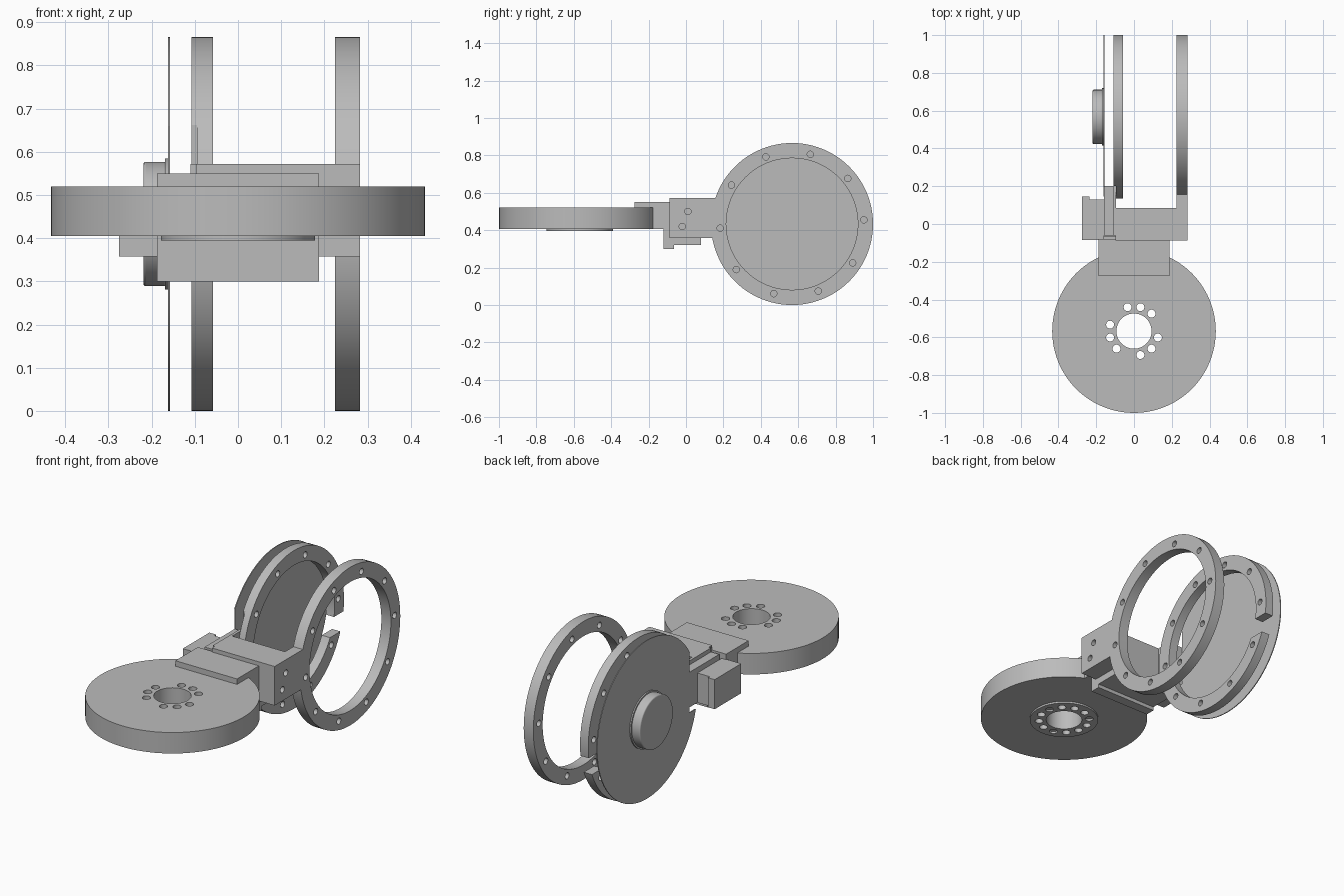
import bpy, bmesh, math
from mathutils import Matrix, Vector

cube = bpy.data.objects.get("Cube")
if cube:
    bpy.data.objects.remove(cube, do_unlink=True)

grey = bpy.data.materials.new("light_grey")
grey.use_nodes = True
colour = (0.5, 0.5, 0.5, 1)
grey.diffuse_color = colour
grey.node_tree.nodes["Principled BSDF"].inputs["Base Color"].default_value = colour

RIM = 0.433
HUB_Y, HUB_Z = 0.567, 0.433


def make(name, bm):
    mesh = bpy.data.meshes.new(name)
    bm.to_mesh(mesh)
    bm.free()
    mesh.materials.append(grey)
    obj = bpy.data.objects.new(name, mesh)
    bpy.context.scene.collection.objects.link(obj)
    return obj


def add_box(bm, x, y, z):
    """Box from three (low, high) ranges."""
    centre = Vector([(a + b) / 2 for a, b in (x, y, z)])
    size = [b - a for a, b in (x, y, z)]
    bmesh.ops.create_cube(bm, size=1, matrix=Matrix.Translation(centre) @ Matrix.Diagonal((*size, 1)))


def add_cyl(bm, axis, u, v, r, lo, hi, sides=96):
    """Cylinder along x (u=y, v=z) or along z (u=x, v=y)."""
    mid = (lo + hi) / 2
    if axis == "x":
        mat = Matrix.Translation((mid, u, v)) @ Matrix.Rotation(math.pi / 2, 4, "Y")
    else:
        mat = Matrix.Translation((u, v, mid))
    bmesh.ops.create_cone(bm, cap_ends=True, segments=sides, radius1=r, radius2=r,
                          depth=hi - lo, matrix=mat)


def box(name, x, y, z):
    bm = bmesh.new()
    add_box(bm, x, y, z)
    return make(name, bm)


def cyl(name, *args):
    bm = bmesh.new()
    add_cyl(bm, *args)
    return make(name, bm)


def cut(obj, bm):
    """Subtract the shapes in bm from obj and bake the result."""
    cutter = make("cutter", bm)
    cutter.hide_render = True
    mod = obj.modifiers.new("cut", "BOOLEAN")
    mod.operation, mod.solver, mod.object = "DIFFERENCE", "EXACT", cutter
    deps = bpy.context.evaluated_depsgraph_get()
    mesh = bpy.data.meshes.new_from_object(obj.evaluated_get(deps))
    obj.modifiers.clear()
    obj.data = mesh
    bpy.data.objects.remove(cutter, do_unlink=True)


def bolt_circle(bm, axis, u, v, radius, hole, lo, hi, angles):
    for a in map(math.radians, angles):
        add_cyl(bm, axis, u + radius * math.cos(a), v + radius * math.sin(a), hole, lo, hi, 24)


# Upright rings with ten bolt holes
def upright_ring(name, lo, hi):
    obj = cyl(name, "x", HUB_Y, HUB_Z, RIM, lo, hi)
    bm = bmesh.new()
    add_cyl(bm, "x", HUB_Y, HUB_Z, 0.352, lo - 0.1, hi + 0.1)
    bolt_circle(bm, "x", HUB_Y, HUB_Z, 0.385, 0.017, lo - 0.1, hi + 0.1,
                [3.3 + 36 * i for i in range(10)])
    cut(obj, bm)
    return obj


parts = [upright_ring("left_ring", 0.225, 0.283)]
split_ring = upright_ring("split_ring", -0.108, -0.058)
bm = bmesh.new()
add_box(bm, (-0.2, 0), (0.85, 1.1), (0.27, 0.37))
add_box(bm, (-0.2, -0.095), (0.05, 0.2), (0.33, 0.67))
cut(split_ring, bm)

# Thin cover disc with raised cap
cover = cyl("cover_disc", "x", HUB_Y, HUB_Z, RIM, -0.162, -0.157)
bm = bmesh.new()
add_box(bm, (-0.2, -0.1), (0.05, 0.2), (0.33, 0.66))
cut(cover, bm)
parts += [split_ring, cover,
          cyl("cap_flange", "x", HUB_Y, HUB_Z, 0.152, -0.169, -0.161)]
cap = cyl("cap", "x", HUB_Y, HUB_Z, 0.144, -0.219, -0.165)
bevel = cap.modifiers.new("edge", "BEVEL")
bevel.width, bevel.segments = 0.006, 3
parts.append(cap)

# Flat wheel: nine through holes in groups of three
holes = [15 + 30 * i for i in range(12)]
wheel = cyl("flat_wheel", "z", 0, -HUB_Y, RIM, 0.405, 0.52)
bm = bmesh.new()
add_cyl(bm, "z", 0, -HUB_Y, 0.093, 0.3, 0.6)
bolt_circle(bm, "z", 0, -HUB_Y, 0.131, 0.021, 0.3, 0.6,
            [a for a in holes if a % 120 != 15])
cut(wheel, bm)

# Boss under the wheel with all twelve holes
boss = cyl("wheel_boss", "z", 0, -HUB_Y, 0.178, 0.395, 0.405)
bm = bmesh.new()
add_cyl(bm, "z", 0, -HUB_Y, 0.093, 0.3, 0.6)
bolt_circle(bm, "z", 0, -HUB_Y, 0.131, 0.021, 0.3, 0.6, holes)
cut(boss, bm)
parts += [wheel, boss]

# Central bracket with two bolt holes in its end
block = box("bracket_block", (-0.097, 0.283), (-0.087, 0.085), (0.358, 0.572))
bm = bmesh.new()
for y, z in ((0.01, 0.5), (-0.02, 0.42)):
    add_cyl(bm, "x", y, z, 0.017, 0.2, 0.4, 24)
cut(block, bm)

# Arm reaching the left ring, trimmed to the ring opening
arm = box("left_arm", (0.225, 0.283), (0.085, 0.215), (0.358, 0.572))
bm = bmesh.new()
add_cyl(bm, "x", HUB_Y, HUB_Z, 0.41, 0.1, 0.4)
cut(arm, bm)
parts += [block, arm]

# Wheel clamp, link plates and side block
W = (-0.187, 0.187)
parts += [
    box("clamp_top_plate", W, (-0.275, -0.08), (0.52, 0.55)),
    box("clamp_web", W, (-0.177, -0.08), (0.405, 0.52)),
    box("clamp_lip", W, (-0.12, -0.065), (0.3, 0.41)),
    box("clamp_bottom_plate", W, (-0.07, 0.08), (0.32, 0.36)),
    box("link_plate", (-0.11, -0.095), (-0.06, 0.2), (0.358, 0.572)),
    box("link_block", (-0.16, -0.108), (-0.06, 0.2), (0.358, 0.55)),
    box("side_block", (-0.275, -0.16), (-0.085, 0.13), (0.358, 0.52)),
    box("side_block_step", (-0.275, -0.235), (0.13, 0.145), (0.358, 0.52)),
]

# Smooth curved walls, keep edges sharp
bpy.ops.object.select_all(action="DESELECT")
for obj in parts:
    obj.select_set(True)
bpy.context.view_layer.objects.active = parts[0]
bpy.ops.object.shade_smooth_by_angle(angle=math.radians(30))
